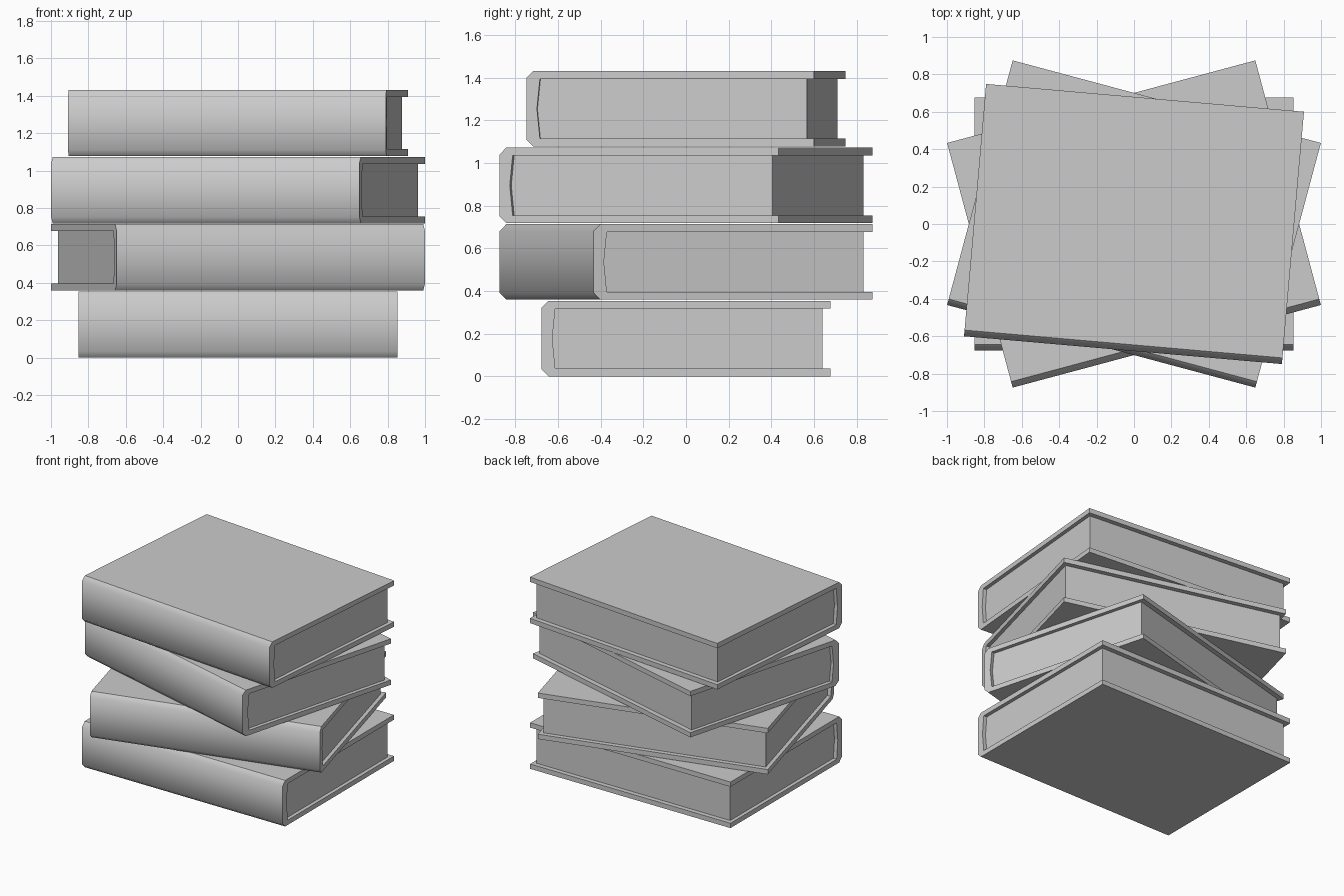
import bpy, bmesh
from math import radians

if "Cube" in bpy.data.objects:
    bpy.data.objects.remove(bpy.data.objects["Cube"])

HX, HY = 0.853, 0.677      # half width along the spine, half depth
H, T = 0.354, 0.037        # book height, board thickness
CH = 0.033                 # spine chamfer
PITCH = 0.359              # vertical step between books
Y_IN, Y_MID = -0.613, -0.627   # hollow inside the spine


def extrude_profile(name, profile, half, smooth=()):
    """Extrude a closed (y, z) profile along x; side faces in `smooth` are shaded smooth."""
    bm = bmesh.new()
    left = [bm.verts.new((-half, y, z)) for y, z in profile]
    right = [bm.verts.new((half, y, z)) for y, z in profile]
    n = len(profile)
    bm.faces.new(left)
    bm.faces.new(right[::-1])
    for i in range(n):
        j = (i + 1) % n
        f = bm.faces.new((left[i], right[i], right[j], left[j]))
        f.smooth = i in smooth
    bmesh.ops.recalc_face_normals(bm, faces=bm.faces)
    mesh = bpy.data.meshes.new(name)
    bm.to_mesh(mesh)
    bm.free()
    obj = bpy.data.objects.new(name, mesh)
    bpy.context.collection.objects.link(obj)
    return obj


# hollow shared by the cover and the page block
hollow = [(Y_IN, H - T), (Y_MID, H / 2), (Y_IN, T)]

# C-shaped cover: top board, chamfered spine, bottom board
cover_profile = [(HY, H), (-HY + CH, H), (-HY, H - CH), (-HY, CH), (-HY + CH, 0),
                 (HY, 0), (HY, T)] + hollow[::-1] + [(HY, H - T)]
page_profile = [(HY - 0.036, H - T)] + hollow + [(HY - 0.036, T)]

# four books, each turned about the stack axis
for i, angle in enumerate((0, 15, -15, -5)):
    cover = extrude_profile(f"book_cover_{i + 1}", cover_profile, HX, smooth=(1, 2, 3))
    pages = extrude_profile(f"book_pages_{i + 1}", page_profile, HX - 0.028)
    for part in (cover, pages):
        part.location.z = i * PITCH
        part.rotation_euler.z = radians(angle)
